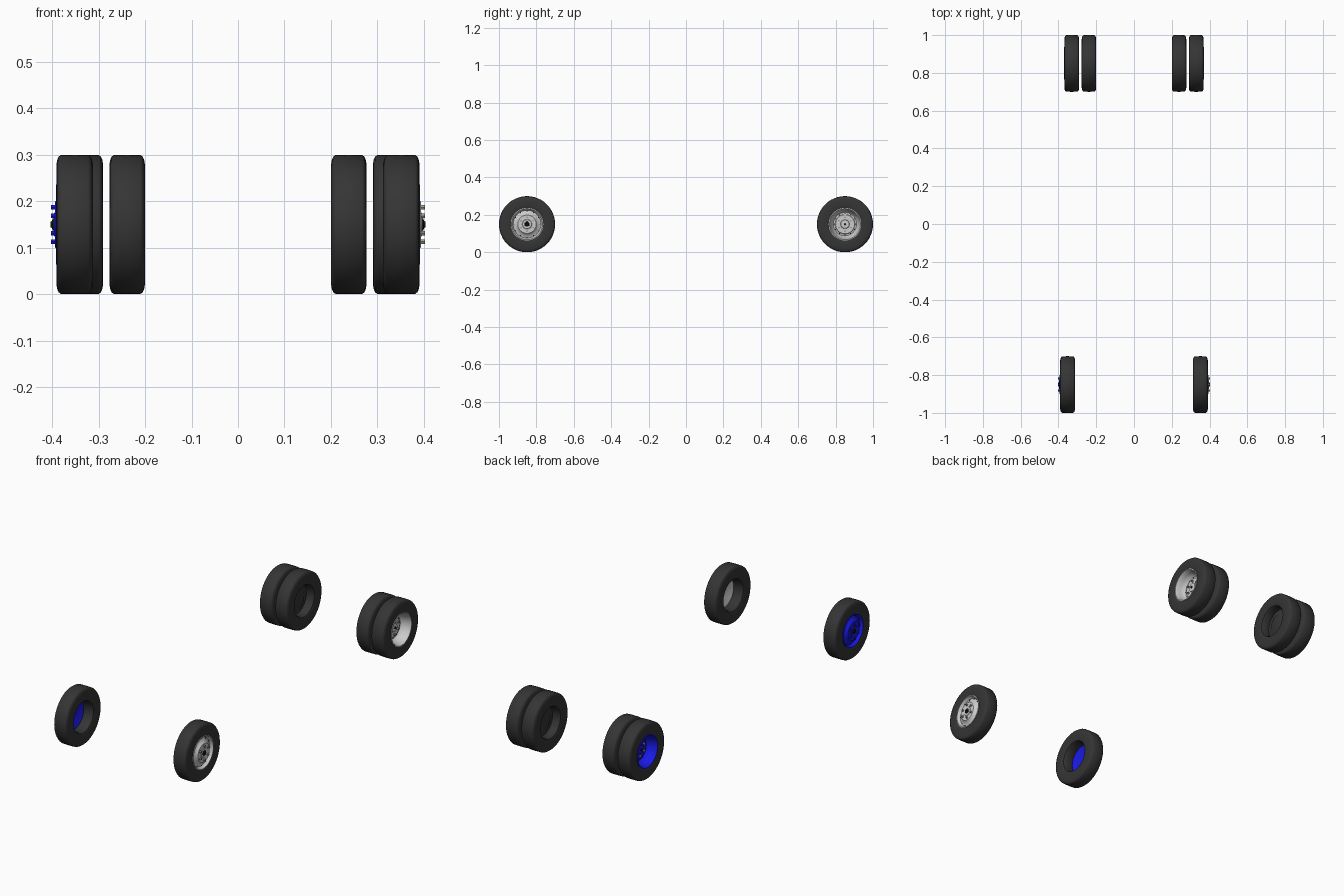
import bpy, bmesh, math
from mathutils import Matrix, Vector

if "Cube" in bpy.data.objects:
    bpy.data.objects.remove(bpy.data.objects["Cube"])

SEG = 48
R = 0.15          # tyre radius = axle height


def mat(name, c):
    m = bpy.data.materials.new(name)
    m.diffuse_color = (*c, 1)
    m.use_nodes = True
    m.node_tree.nodes["Principled BSDF"].inputs["Base Color"].default_value = m.diffuse_color
    return m


RUBBER = mat("rubber", (0.035, 0.035, 0.035))
BLACK = mat("black", (0.01, 0.01, 0.01))
METAL = mat("pale_metal", (0.62, 0.62, 0.6))
NUT = mat("nut_metal", (0.36, 0.35, 0.28))
BLUE = mat("blue_paint", (0.01, 0.01, 0.8))


def finish(bm, name, material, side, x, y):
    # place the part on its axle; side = -1 mirrors it to the left
    bm.transform(Matrix.Translation((x, y, R)))
    if side < 0:
        bm.transform(Matrix.Scale(-1, 4, (1, 0, 0)))
    bmesh.ops.recalc_face_normals(bm, faces=bm.faces)
    me = bpy.data.meshes.new(name)
    bm.to_mesh(me)
    bm.free()
    ob = bpy.data.objects.new(name, me)
    bpy.context.collection.objects.link(ob)
    me.materials.append(material)
    bpy.context.view_layer.objects.active = ob
    ob.select_set(True)
    bpy.ops.object.shade_smooth_by_angle(angle=math.radians(35))
    ob.select_set(False)


def lathe(name, profile, material, side, x, y, closed=True):
    # revolve (x, radius) points about the axle
    bm = bmesh.new()
    rings = []
    for px, r in profile:
        if r == 0:
            rings.append([bm.verts.new((px, 0, 0))] * SEG)
        else:
            rings.append([bm.verts.new((px, r * math.cos(a), r * math.sin(a)))
                          for a in (2 * math.pi * i / SEG for i in range(SEG))])
    n = len(rings)
    for k in range(n if closed else n - 1):
        a, b = rings[k], rings[(k + 1) % n]
        for i in range(SEG):
            j = (i + 1) % SEG
            vs = list(dict.fromkeys((a[i], a[j], b[j], b[i])))
            if len(vs) > 2:
                bm.faces.new(vs)
    finish(bm, name, material, side, x, y)


def studs(name, count, ring, r, x0, x1, material, side, x, y, sides=6, start=30):
    # ring of short cylinders along the axle
    bm = bmesh.new()
    for i in range(count):
        a = math.radians(start) + 2 * math.pi * i / count
        pos = Vector(((x0 + x1) / 2, ring * math.cos(a), ring * math.sin(a)))
        bmesh.ops.create_cone(bm, cap_ends=True, segments=sides, radius1=r, radius2=r,
                              depth=x1 - x0, matrix=Matrix.Translation(pos)
                              @ Matrix.Rotation(math.pi / 2, 4, 'Y'))
    finish(bm, name, material, side, x, y)


def tyre(name, width, side, x, y):
    # x = 0 is the outer face, the tyre extends inwards
    w = width
    half = [(-0.004, 0.084), (-0.001, 0.092), (0, 0.105), (0, 0.128),
            (-0.002, 0.139), (-0.005, 0.146), (-0.010, 0.1495)]
    back = [(-w - px, r) for px, r in reversed(half)]
    bore = [(-w + 0.012, 0.079), (-0.012, 0.079)]
    lathe(name, half + [(-w / 2, R)] + back + bore, RUBBER, side, x, y)


# rim sections, from the outer lip to the axle and back on the inner side
FRONT_RIM = [(-0.006, 0.086), (0.000, 0.087), (0.001, 0.083), (-0.006, 0.079),
             (-0.014, 0.074), (-0.012, 0.066), (-0.003, 0.054), (0.003, 0.049),
             (0.003, 0.026), (0.005, 0.024), (0.005, 0), (-0.010, 0),
             (-0.010, 0.045), (-0.020, 0.066), (-0.022, 0.0785), (-0.012, 0.0795)]
REAR_RIM = [(-0.006, 0.086), (0.000, 0.087), (0.001, 0.083), (-0.006, 0.079),
            (-0.025, 0.075), (-0.045, 0.069), (-0.052, 0.062), (-0.050, 0.053),
            (-0.046, 0.051), (-0.046, 0.024), (-0.040, 0.022), (-0.038, 0),
            (-0.056, 0), (-0.058, 0.064), (-0.056, 0.0785), (-0.012, 0.0795)]
INNER_DISC = [(-0.022, 0.080), (-0.022, 0.060), (-0.030, 0.050), (-0.030, 0),
              (-0.036, 0), (-0.036, 0.052), (-0.030, 0.062), (-0.030, 0.080)]

for side, tag in ((1, "right"), (-1, "left")):
    paint, nut = (METAL, NUT) if side > 0 else (BLUE, BLUE)

    # steering wheel assembly at the front
    p = (side, 0.391, -0.85)
    tyre(f"front_tyre_{tag}", 0.079, *p)
    lathe(f"front_rim_{tag}", FRONT_RIM, paint, *p)
    studs(f"front_wheel_nuts_{tag}", 6, 0.037, 0.0055, 0.002, 0.011, nut, *p)
    studs(f"front_rim_holes_{tag}", 12, 0.0705, 0.003, -0.016, -0.0115, BLACK, *p, sides=10)
    lathe(f"front_hub_cap_{tag}", [(0.004, 0), (0.004, 0.014), (0.008, 0.013),
                                   (0.009, 0.008), (0.012, 0.006), (0.012, 0)],
          BLACK, *p, closed=False)

    # twin wheels at the rear
    p = (side, 0.369, 0.85)
    tyre(f"rear_outer_tyre_{tag}", 0.079, *p)
    lathe(f"rear_rim_{tag}", REAR_RIM, paint, *p)
    studs(f"rear_wheel_nuts_{tag}", 6, 0.037, 0.0055, -0.047, -0.038, NUT, *p)
    studs(f"rear_rim_holes_{tag}", 12, 0.0575, 0.003, -0.054, -0.0495, BLACK, *p, sides=10)
    studs(f"rear_axle_tip_{tag}", 1, 0, 0.006, -0.040, -0.034, BLACK, *p, sides=16)
    p = (side, 0.277, 0.85)
    tyre(f"rear_inner_tyre_{tag}", 0.077, *p)
    lathe(f"rear_inner_disc_{tag}", INNER_DISC, RUBBER, *p)
